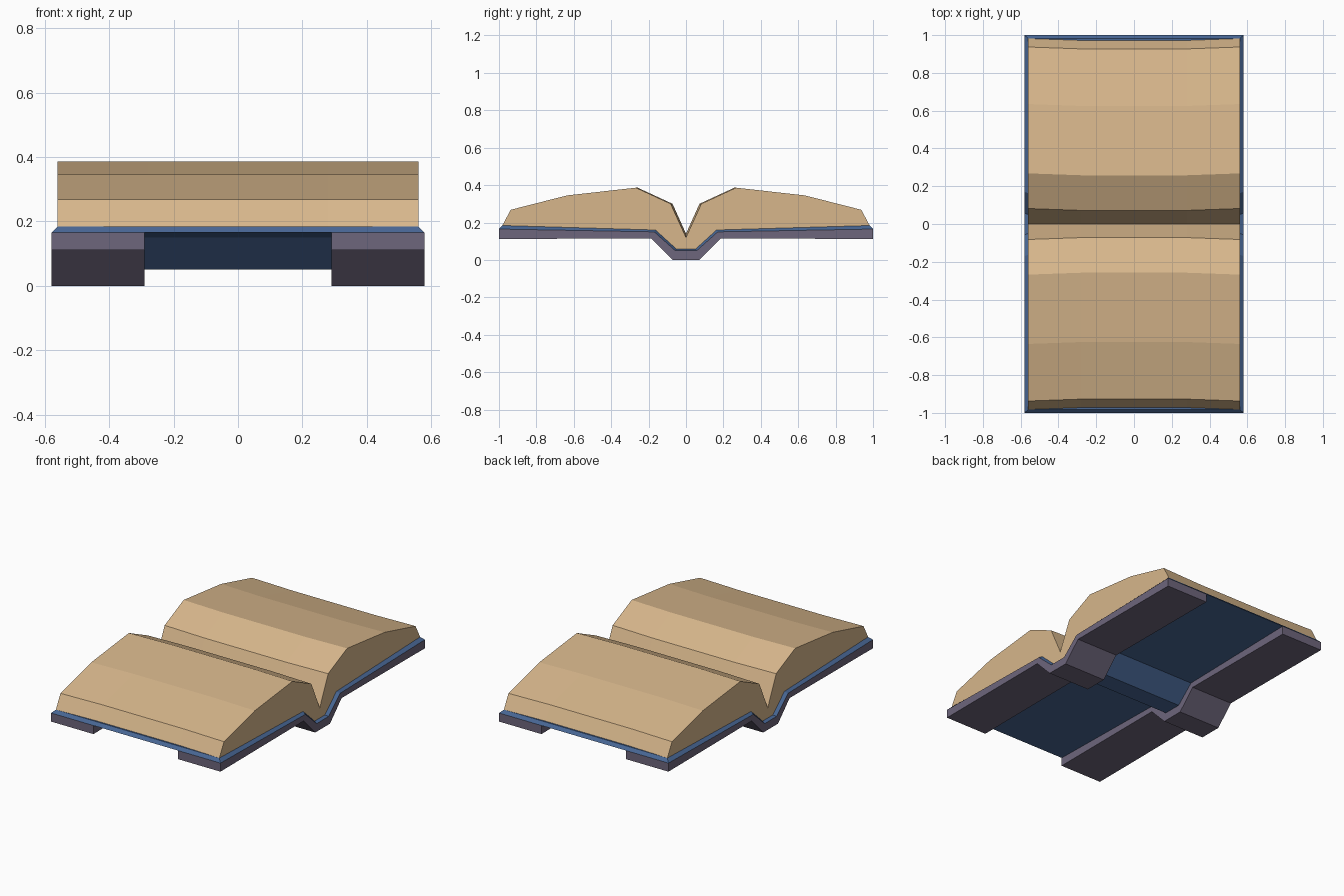
import bpy, bmesh

if "Cube" in bpy.data.objects:
    bpy.data.objects.remove(bpy.data.objects["Cube"])


def material(name, rgb):
    m = bpy.data.materials.new(name)
    m.diffuse_color = (*rgb, 1)
    m.use_nodes = True
    m.node_tree.nodes["Principled BSDF"].inputs["Base Color"].default_value = m.diffuse_color
    return m


TAN = material("paper tan", (0.68, 0.47, 0.26))
BLUE = material("cover blue", (0.065, 0.135, 0.30))
PURPLE = material("board purple", (0.155, 0.132, 0.20))


def loft(name, rings, mat):
    """Skin closed (x, y, z) rings one after another and cap both ends."""
    bm = bmesh.new()
    loops = [[bm.verts.new(p) for p in ring] for ring in rings]
    n = len(loops[0])
    for a, b in zip(loops, loops[1:]):
        for i in range(n):
            j = (i + 1) % n
            bm.faces.new((a[i], a[j], b[j], b[i]))
    caps = [bm.faces.new(loops[0][::-1]), bm.faces.new(loops[-1])]
    bmesh.ops.triangulate(bm, faces=caps)
    bmesh.ops.recalc_face_normals(bm, faces=bm.faces[:])
    me = bpy.data.meshes.new(name)
    bm.to_mesh(me)
    bm.free()
    me.materials.append(mat)
    ob = bpy.data.objects.new(name, me)
    bpy.context.collection.objects.link(ob)
    return ob


def mirrored(half):
    """Full line in y from a half line that runs outside to inside."""
    return [(-y, z) for y, z in half] + [(y, z) for y, z in reversed(half) if y > 0]


# Shared lines, outer edge to spine
board_bottom = mirrored([(1, 0.112), (0.185, 0.115), (0.072, 0)])
cover_bottom = mirrored([(1, 0.165), (0.17, 0.15), (0.058, 0.05)])
cover_top = mirrored([(0.982, 0.184), (0.163, 0.16), (0.05, 0.057)])

# Two thick boards under the cover, one on each side
for side, x0, x1 in (("left", -0.58, -0.29), ("right", 0.29, 0.58)):
    outline = board_bottom + cover_bottom[::-1]
    loft(side + "_board", [[(x, y, z) for y, z in outline] for x in (x0, x1)], PURPLE)

# Thin cover sheet, its top inset to give a sloped rim (rings run along y)
loft("cover", [[(-0.58, yb, zb), (0.58, yb, zb), (0.56, yt, zt), (-0.56, yt, zt)]
               for (yb, zb), (yt, zt) in zip(cover_bottom, cover_top)], BLUE)


# Page block, slightly pulled in across its middle columns
def page_ring(x, inset, valley):
    upper = mirrored([(0.982 - inset, 0.184), (0.937 - inset, 0.268),
                      (0.635 - inset, 0.345), (0.268 - inset, 0.386),
                      (0.082 - inset, 0.30), (0, valley)])
    lower = mirrored([(0.163, 0.159), (0.05, 0.056)])
    return [(x, y, z) for y, z in upper + lower[::-1]]


loft("pages", [page_ring(-0.56, 0, 0.12), page_ring(-0.28, 0.01, 0.14),
               page_ring(0.28, 0.01, 0.14), page_ring(0.56, 0, 0.12)], TAN)
